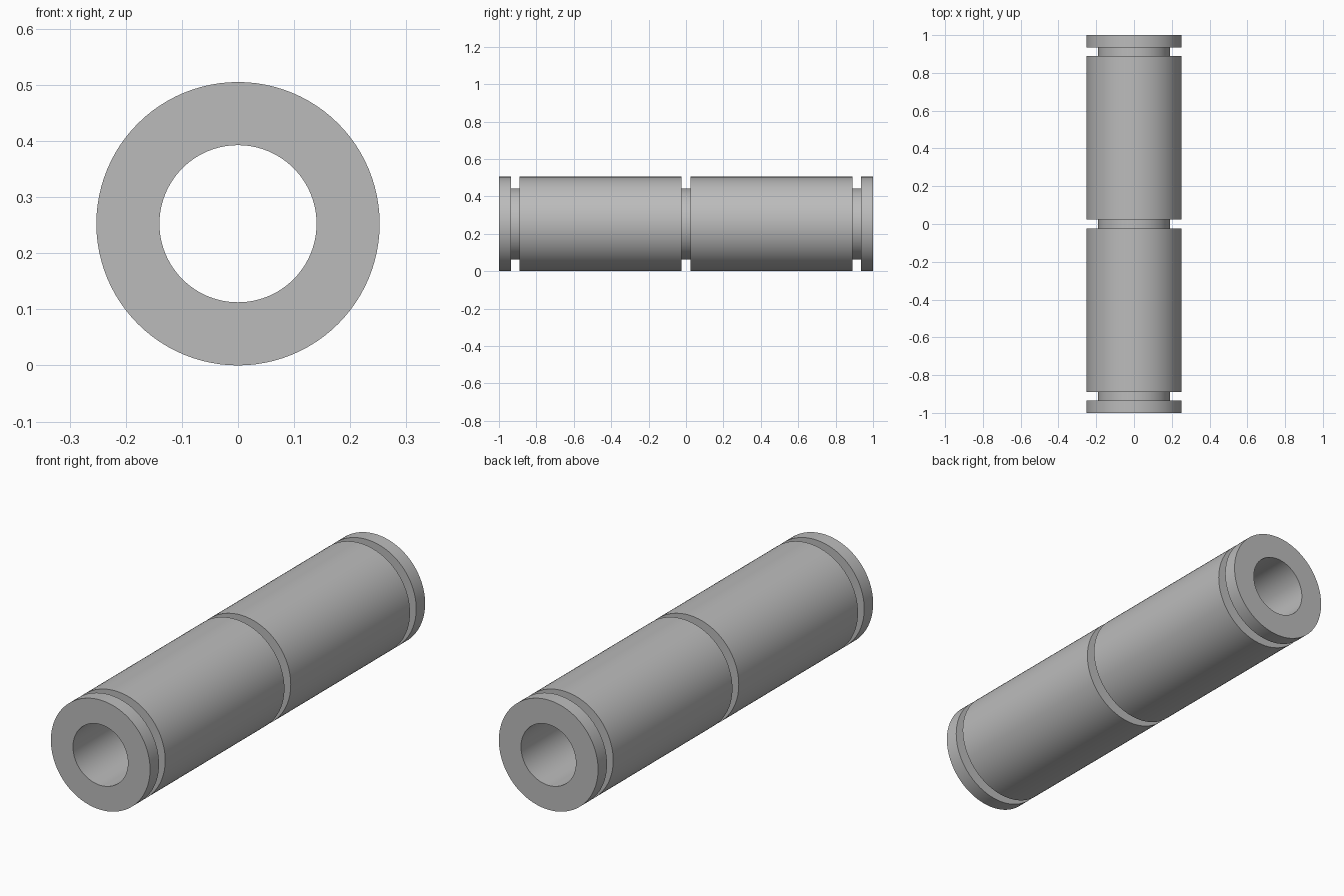
import bpy
import bmesh
import math

cube = bpy.data.objects.get("Cube")
if cube:
    bpy.data.objects.remove(cube, do_unlink=True)

OUTER, GROOVE, BORE = 0.2525, 0.19, 0.14
SEGMENTS = 96

steel = bpy.data.materials.new("plain_grey")
steel.use_nodes = True
grey = (0.5, 0.5, 0.5, 1)
steel.diffuse_color = grey
steel.node_tree.nodes["Principled BSDF"].inputs["Base Color"].default_value = grey

# Half of the wall section as (radius, y): middle groove, long land, end groove, end collar
half = [(GROOVE, 0.023), (OUTER, 0.023), (OUTER, 0.89), (GROOVE, 0.89),
        (GROOVE, 0.935), (OUTER, 0.935), (OUTER, 1), (BORE, 1)]
section = [(r, -y) for r, y in reversed(half)] + half

# Revolve the closed section around the y axis
bm = bmesh.new()
rings = []
for i in range(SEGMENTS):
    a = math.tau * i / SEGMENTS
    rings.append([bm.verts.new((r * math.sin(a), y, OUTER + r * math.cos(a)))
                  for r, y in section])
count = len(section)
for i, ring in enumerate(rings):
    following = rings[(i + 1) % SEGMENTS]
    for j in range(count):
        k = (j + 1) % count
        bm.faces.new((ring[j], ring[k], following[k], following[j]))
bmesh.ops.recalc_face_normals(bm, faces=bm.faces)

mesh = bpy.data.meshes.new("grooved_sleeve")
bm.to_mesh(mesh)
bm.free()
mesh.materials.append(steel)
sleeve = bpy.data.objects.new("grooved_sleeve", mesh)
bpy.context.collection.objects.link(sleeve)

# Smooth round walls with sharp shoulders
bpy.ops.object.select_all(action="DESELECT")
sleeve.select_set(True)
bpy.context.view_layer.objects.active = sleeve
bpy.ops.object.shade_smooth_by_angle(angle=math.radians(30))
